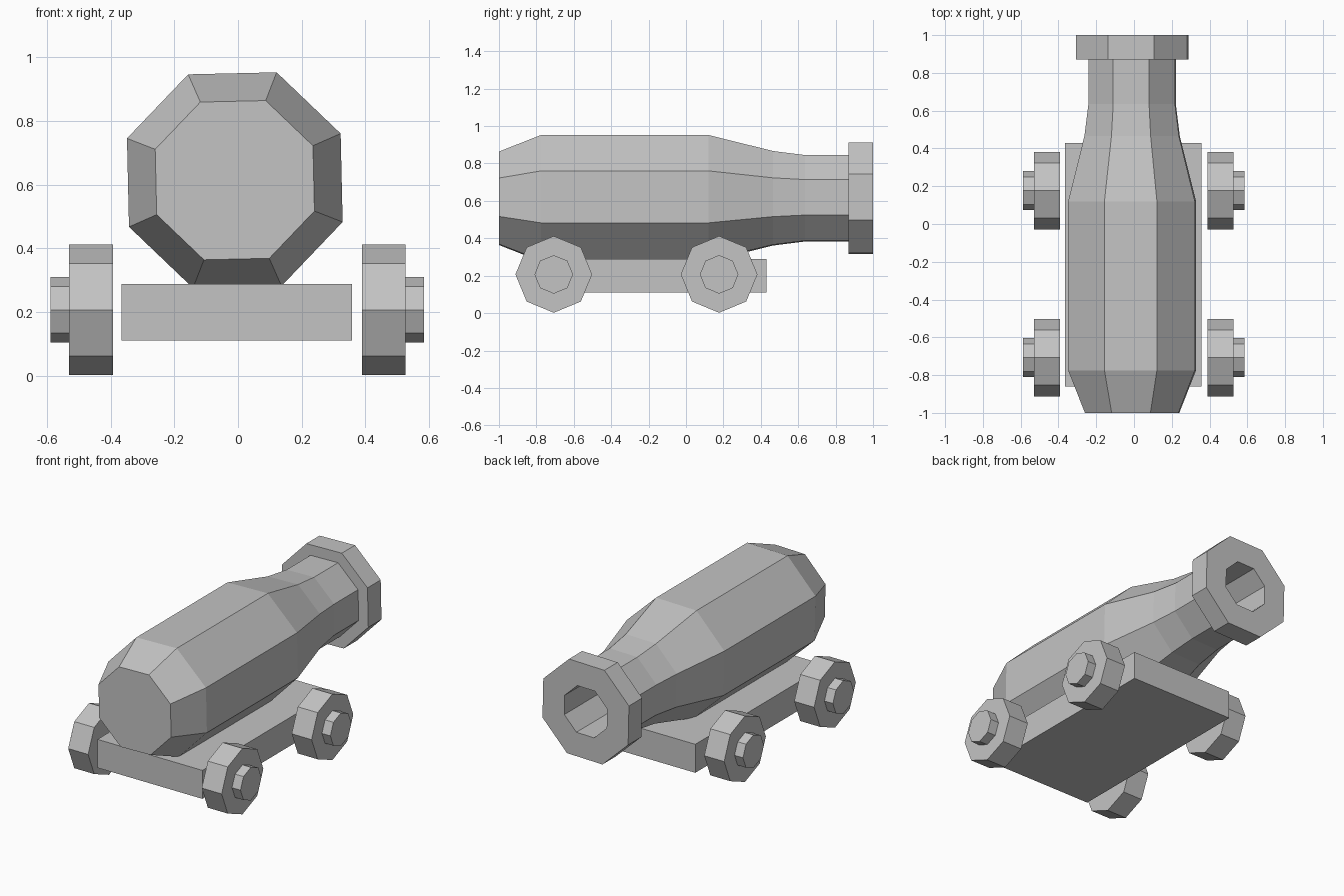
import bpy, bmesh, math
from mathutils import Matrix, Vector

cube = bpy.data.objects.get("Cube")
if cube:
    bpy.data.objects.remove(cube, do_unlink=True)

# One plain grey for everything
GREY = (0.55, 0.55, 0.55, 1)
grey = bpy.data.materials.new("grey")
grey.use_nodes = True
grey.diffuse_color = GREY
grey.node_tree.nodes["Principled BSDF"].inputs["Base Color"].default_value = GREY


def finish(bm, name):
    bmesh.ops.recalc_face_normals(bm, faces=bm.faces)
    mesh = bpy.data.meshes.new(name)
    bm.to_mesh(mesh)
    bm.free()
    mesh.materials.append(grey)
    obj = bpy.data.objects.new(name, mesh)
    bpy.context.collection.objects.link(obj)
    return obj


def turned(name, profile, matrix, turn=0, sides=8):
    """Faceted solid from (distance along axis, radius) pairs, closed at both ends."""
    bm = bmesh.new()
    rings = []
    for d, r in profile:
        angles = [math.radians(turn) + math.tau * i / sides for i in range(sides)]
        rings.append([bm.verts.new(matrix @ Vector((r * math.cos(a), r * math.sin(a), d)))
                      for a in angles])
    for a, b in zip(rings, rings[1:]):
        for i in range(sides):
            j = (i + 1) % sides
            bm.faces.new((a[i], a[j], b[j], b[i]))
    bm.faces.new(rings[0])
    bm.faces.new(rings[-1])
    return finish(bm, name)


# Barrel: tapered breech, straight body, narrowing neck, muzzle ring and hollow bore
barrel_profile = [(-1, 0.268), (-0.775, 0.363), (0.12, 0.363), (0.465, 0.271),
                  (0.635, 0.248), (0.87, 0.248), (0.87, 0.319), (1, 0.319),
                  (1, 0.158), (0.4, 0.158)]
along_y = Matrix.Translation((-0.01, 0, 0.614)) @ Matrix.Rotation(-math.pi / 2, 4, 'X')
turned("barrel", barrel_profile, along_y, turn=21.2)

# Carriage bed
bm = bmesh.new()
bmesh.ops.create_cube(bm, size=1, matrix=Matrix.Translation((-0.004, -0.215, 0.2))
                      @ Matrix.Diagonal((0.722, 1.29, 0.177, 1)))
finish(bm, "carriage_bed")

# Wheels with raised hubs
wheel_profile = [(0.391, 0.205), (0.528, 0.205), (0.528, 0.103), (0.586, 0.103)]
for end, y in (("front", -0.707), ("back", 0.177)):
    for side, sign in (("left", 1), ("right", -1)):
        outward = (Matrix.Translation((-0.002, y, 0.207))
                   @ Matrix.Rotation(sign * math.pi / 2, 4, 'Y'))
        turned(f"{end}_{side}_wheel", wheel_profile, outward)
